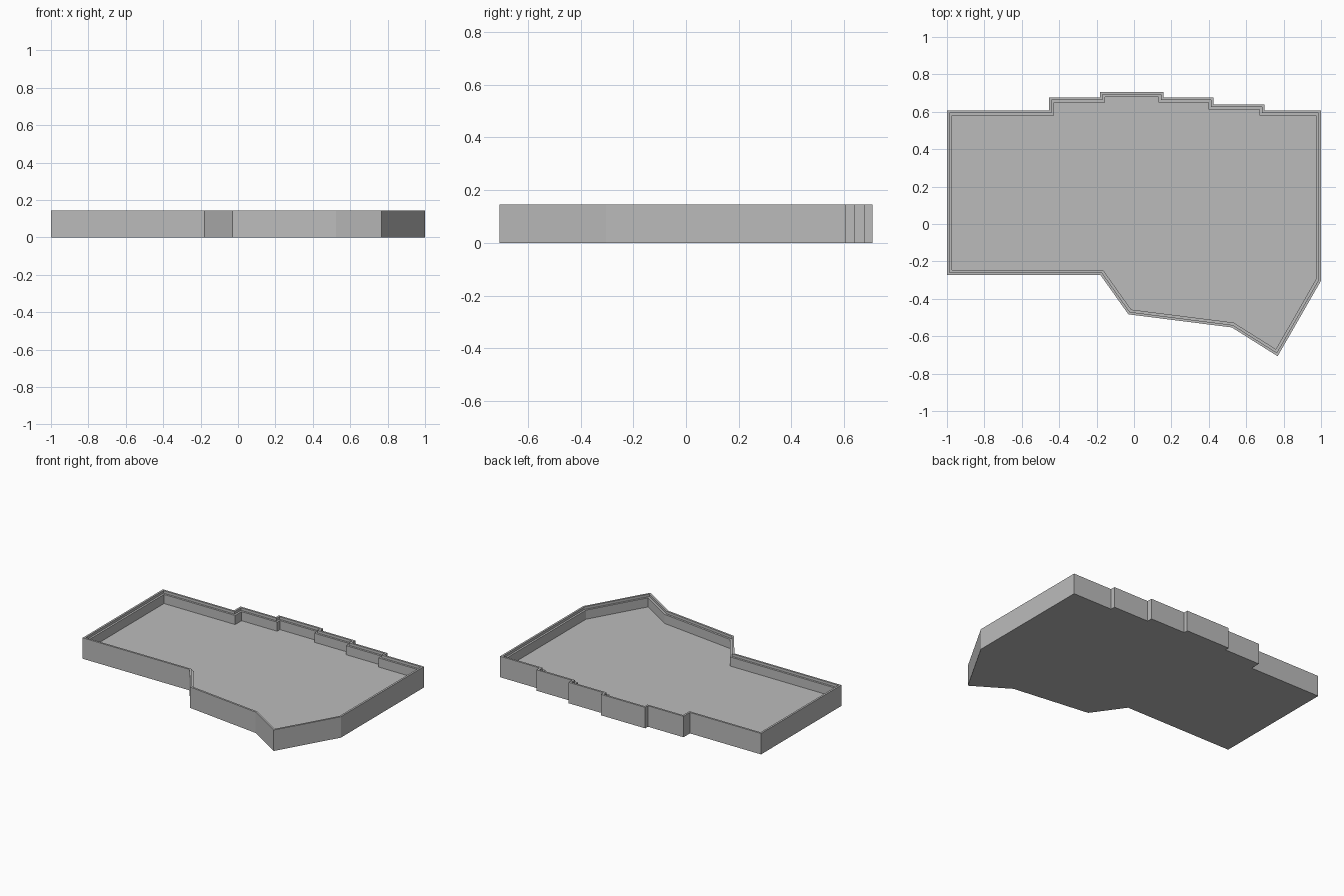
import bpy, bmesh
from mathutils import Vector

cube = bpy.data.objects.get("Cube")
if cube:
    bpy.data.objects.remove(cube, do_unlink=True)

HEIGHT, LEDGE, FLOOR = 0.145, 0.127, 0.064
LIP, WALL = 0.0135, 0.027

# Outline of the tray, counter-clockwise from the front right corner
OUTLINE = [(-1, -.272), (-.18, -.272), (-.03, -.483), (.523, -.553),
           (.768, -.707), (1, -.303), (1, .607), (.697, .607), (.697, .64),
           (.425, .64), (.425, .677), (.157, .677), (.157, .707),
           (-.182, .707), (-.182, .677), (-.455, .677), (-.455, .607), (-1, .607)]


def inset(points, distance):
    """Move every side inward by the same distance, with mitred corners."""
    pts = [Vector(p) for p in points]
    result = []
    for i, p in enumerate(pts):
        a = (p - pts[i - 1]).normalized()
        b = (pts[(i + 1) % len(pts)] - p).normalized()
        na, nb = Vector((-a.y, a.x)), Vector((-b.y, b.x))
        result.append(p + (na + nb) * distance / (1 + na.dot(nb)))
    return result


def ring(bm, distance, z):
    return [bm.verts.new((p.x, p.y, z)) for p in inset(OUTLINE, distance)]


def bridge(bm, first, second):
    for i in range(len(first)):
        j = (i + 1) % len(first)
        bm.faces.new((first[i], first[j], second[j], second[i]))


grey = bpy.data.materials.new("mid grey")
grey.use_nodes = True
grey.diffuse_color = (0.5, 0.5, 0.5, 1)
grey.node_tree.nodes["Principled BSDF"].inputs["Base Color"].default_value = (0.5, 0.5, 0.5, 1)

# Tray: outer wall, raised lip, recessed ledge, inner wall and floor
bm = bmesh.new()
section = [(0, 0), (0, HEIGHT), (LIP, HEIGHT), (LIP, LEDGE), (WALL, LEDGE), (WALL, FLOOR)]
rings = [ring(bm, d, z) for d, z in section]
for lower, upper in zip(rings, rings[1:]):
    bridge(bm, lower, upper)
bm.faces.new(list(reversed(rings[0])))
bm.faces.new(rings[-1])
bm.normal_update()

mesh = bpy.data.meshes.new("tray")
bm.to_mesh(mesh)
bm.free()
mesh.materials.append(grey)
tray = bpy.data.objects.new("tray", mesh)
bpy.context.collection.objects.link(tray)
